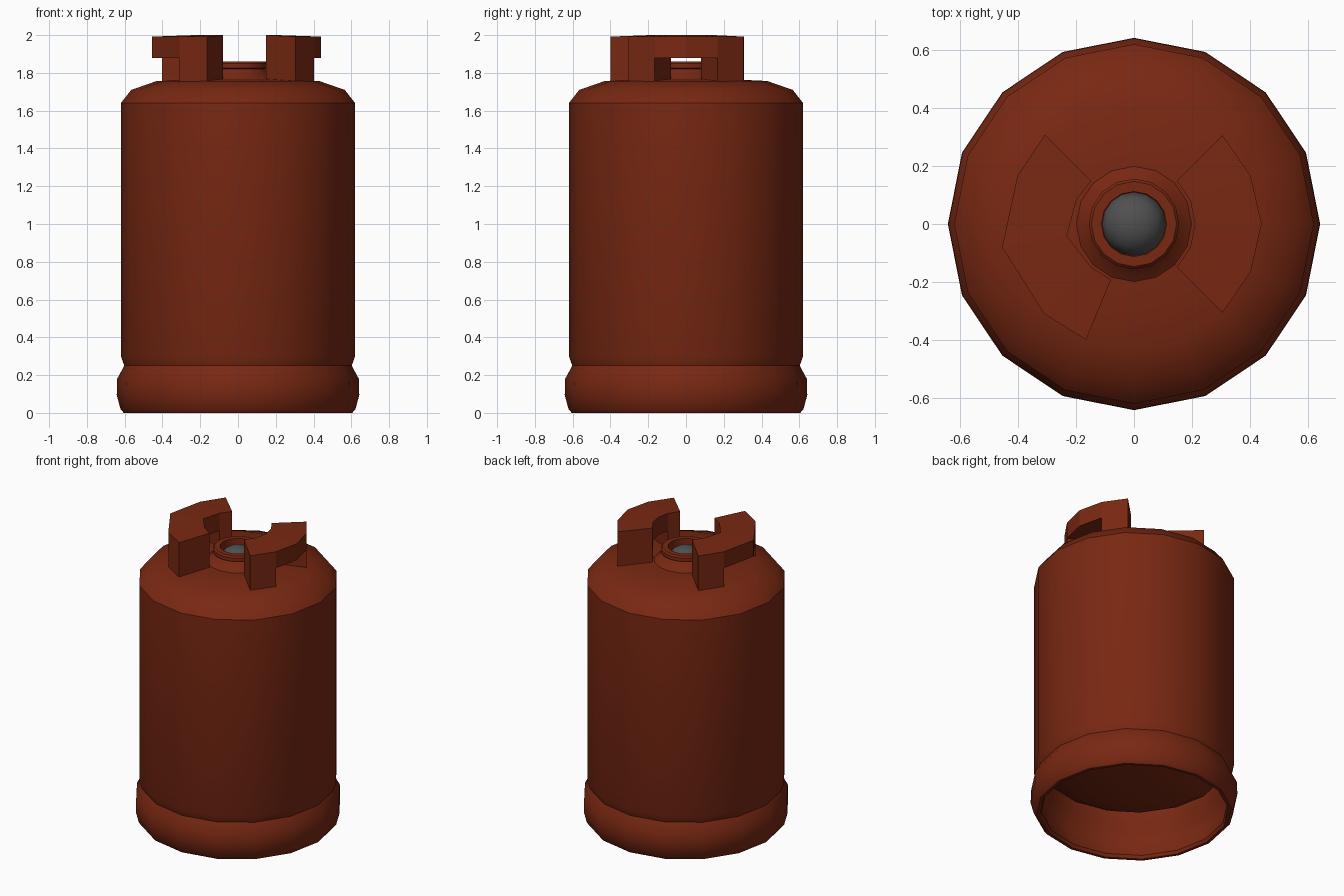
import bpy, bmesh
from math import cos, sin, radians, pi
from mathutils import Vector

cube = bpy.data.objects.get("Cube")
if cube:
    bpy.data.objects.remove(cube, do_unlink=True)


def make_material(name, colour):
    mat = bpy.data.materials.new(name)
    mat.use_nodes = True
    mat.diffuse_color = colour
    mat.node_tree.nodes["Principled BSDF"].inputs["Base Color"].default_value = colour
    return mat


rust_red = make_material("rust red paint", (0.19, 0.021, 0.006, 1))
dark_grey = make_material("dark grey metal", (0.08, 0.08, 0.08, 1))


def finish(bm, name, mat, smooth):
    bmesh.ops.remove_doubles(bm, verts=bm.verts, dist=0.0005)
    bmesh.ops.recalc_face_normals(bm, faces=bm.faces)
    mesh = bpy.data.meshes.new(name)
    bm.to_mesh(mesh)
    bm.free()
    mesh.materials.append(mat)
    obj = bpy.data.objects.new(name, mesh)
    bpy.context.collection.objects.link(obj)
    if smooth:
        bpy.ops.object.select_all(action="DESELECT")
        obj.select_set(True)
        bpy.context.view_layer.objects.active = obj
        bpy.ops.object.shade_smooth_by_angle(angle=radians(35))
    return obj


def lathe(name, profile, mat, sides=16):
    """Spin a (radius, height) profile around the z axis."""
    bm = bmesh.new()
    verts = [bm.verts.new((r, 0, z)) for r, z in profile]
    edges = [bm.edges.new(pair) for pair in zip(verts, verts[1:])]
    bmesh.ops.spin(bm, geom=verts + edges, cent=(0, 0, 0), axis=(0, 0, 1),
                   angle=2 * pi, steps=sides, use_duplicate=False)
    return finish(bm, name, mat, True)


def handle(name, outline):
    """Arched guard from (angle, inner radius, outer radius) stations, with a leg at each end."""
    arch, top, foot = 1.88, 2.0, 1.74
    bm = bmesh.new()
    rows = []
    for angle, inner, outer in outline:
        a = radians(angle)
        rows.append([bm.verts.new((r * cos(a), r * sin(a), arch)) for r in (inner, outer)])
    faces = [bm.faces.new((p[0], p[1], q[1], q[0])) for p, q in zip(rows, rows[1:])]
    # raise the arch, sloping the outer edge down slightly
    raised = bmesh.ops.extrude_face_region(bm, geom=faces, use_keep_orig=True)["geom"]
    for v in raised:
        if isinstance(v, bmesh.types.BMVert):
            v.co.z = top if v.co.xy.length < 0.3 else top - 0.008
    # drop a leg from each end
    for face in (faces[0], faces[-1]):
        leg = bmesh.ops.extrude_discrete_faces(bm, faces=[face])["faces"][0]
        for v in leg.verts:
            v.co.z = foot
    return finish(bm, name, rust_red, False)


# Tank with foot ring, shoulder and hollow underside
lathe("tank_body", [
    (0, 0.20), (0.3, 0.22), (0.46, 0.26), (0.56, 0.32),
    (0.565, 0.25), (0.60, 0.18), (0.60, 0.10), (0.575, 0.02), (0.585, 0),
    (0.605, 0), (0.622, 0.02), (0.642, 0.095), (0.64, 0.18), (0.602, 0.25),
    (0.62, 0.30), (0.62, 1.64), (0.565, 1.71), (0.43, 1.757), (0.2, 1.768), (0, 1.768),
], rust_red)

# Valve collar: flared base with a raised ring
lathe("valve_collar", [
    (0.21, 1.76), (0.175, 1.785), (0.145, 1.82), (0.156, 1.825), (0.156, 1.85),
    (0.147, 1.86), (0.112, 1.86), (0.11, 1.765),
], rust_red)

# Domed valve plug
lathe("valve_plug", [
    (0.11, 1.765), (0.104, 1.80), (0.085, 1.829), (0.05, 1.851), (0, 1.861),
], dark_grey)

# Carrying handles
handle("left_handle", [(a, 0.21, r) for a, r in
       ((-45, 0.432), (-22.5, 0.435), (0, 0.44), (22.5, 0.435), (45, 0.432))])
handle("right_handle", [(135, 0.21, 0.435), (157.5, 0.215, 0.435), (190, 0.235, 0.462),
                        (225, 0.21, 0.438), (247.5, 0.208, 0.432)])
